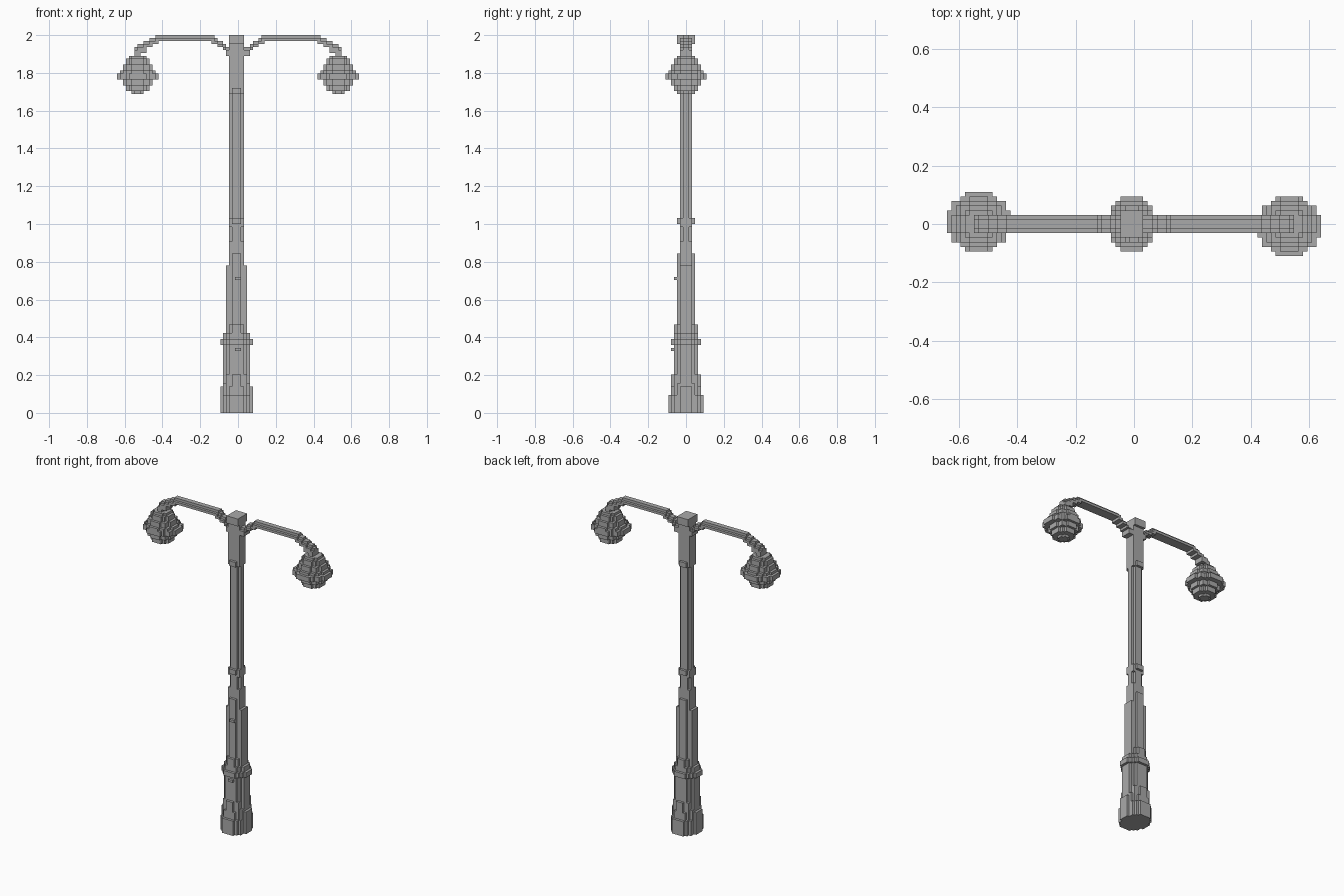
import bpy
import bmesh
from mathutils import Vector

V = 1 / 64  # edge length of one block

cube = bpy.data.objects.get("Cube")
if cube:
    bpy.data.objects.remove(cube, do_unlink=True)

iron = bpy.data.materials.new("grey iron")
iron.use_nodes = True
iron.diffuse_color = (0.4, 0.4, 0.4, 1)
iron.node_tree.nodes["Principled BSDF"].inputs["Base Color"].default_value = (0.4, 0.4, 0.4, 1)


def box(x0, x1, y0, y1, z0, z1):
    """Block cells filling a box."""
    return {(x, y, z) for x in range(x0, x1) for y in range(y0, y1) for z in range(z0, z1)}


def disc(x0, x1, y0, y1, z0, z1):
    """Block cells filling a stepped oval drum."""
    cx, cy, rx, ry = (x0 + x1) / 2, (y0 + y1) / 2, (x1 - x0) / 2, (y1 - y0) / 2
    return {c for c in box(x0, x1, y0, y1, z0, z1)
            if ((c[0] + .5 - cx) / rx) ** 2 + ((c[1] + .5 - cy) / ry) ** 2 <= 1}


def turned(cells):
    """Half turn about the vertical axis."""
    return {(-x - 1, -y - 1, z) for x, y, z in cells}


def build(name, cells):
    """Skin a set of cells with its outer faces and merge the flat areas."""
    bm = bmesh.new()
    for c in cells:
        for axis in range(3):
            for side in (0, 1):
                n = list(c)
                n[axis] += 2 * side - 1
                if tuple(n) in cells:
                    continue
                ring = []
                for a, b in ((0, 0), (1, 0), (1, 1), (0, 1)):
                    p = Vector(c)
                    p[axis] += side
                    p[(axis + 1) % 3] += a
                    p[(axis + 2) % 3] += b
                    ring.append(bm.verts.new(p * V))
                bm.faces.new(ring if side else ring[::-1])
    bmesh.ops.remove_doubles(bm, verts=bm.verts, dist=V / 10)
    bmesh.ops.dissolve_limit(bm, angle_limit=0.01, verts=bm.verts, edges=bm.edges)
    mesh = bpy.data.meshes.new(name)
    bm.to_mesh(mesh)
    bm.free()
    mesh.materials.append(iron)
    bpy.context.collection.objects.link(bpy.data.objects.new(name, mesh))


# Flared foot with stepped gables on each side
foot = disc(-6, 5, -6, 6, 0, 6) | disc(-6, 5, -5, 5, 6, 9) | disc(-5, 4, -5, 5, 9, 13)
for step in range(3):
    w, top = 3 - step, 8 + 2 * step
    foot |= box(-w, w - 1, -5, 5, 6, top) | box(-5, 4, -w, w, 6, top + 2)
build("foot", foot)

# Plinth with its small door latch
build("plinth", disc(-5, 4, -4, 4, 13, 23) | box(-3, 2, -4, 4, 13, 23)
      | box(-1, 1, -5, 0, 21, 22))
build("plinth_collar", disc(-6, 5, -5, 5, 23, 25) | disc(-5, 4, -4, 4, 25, 27))

# Tapered lower shaft with its latch
build("lower_shaft", disc(-4, 3, -4, 4, 27, 30) | disc(-4, 3, -3, 3, 30, 50)
      | box(-2, 1, -3, 3, 50, 54) | box(-3, 2, -2, 2, 50, 58)
      | box(-1, 1, -4, 0, 45, 46))

# Fluted upper shaft, ring, square head and cap
build("upper_shaft", disc(-3, 2, -2, 2, 58, 108))
build("shaft_ring", box(-3, 2, -2, 2, 63, 66) | box(-2, 1, -3, 3, 64, 66))
build("head", box(-3, 2, -2, 2, 108, 125) | box(-2, 1, -3, 3, 108, 110))
build("cap", box(-3, 2, -3, 3, 125, 128))

# Curved arm: stepped segments of (start, end, bottom, top), with a narrower ridge
arm = set()
for x0, x1, z0, z1 in ((2, 4, 121, 124), (4, 5, 123, 125), (5, 7, 124, 126), (7, 9, 125, 127),
                       (8, 28, 126, 128), (27, 30, 125, 127), (29, 32, 124, 126),
                       (31, 34, 122, 125), (33, 35, 120, 124)):
    arm |= box(x0, x1, -2, 2, z0, z1 - 1) | box(x0, x1, -1, 1, z0, z1)
build("left_arm", arm)
build("right_arm", turned(arm))

# Lantern: stacked drums of (half width, bottom, top) around a wide brim
lamp = disc(27, 41, -7, 6, 113, 115) | disc(28, 40, -6, 6, 115, 116)
for r, z0, z1 in ((2, 108, 109), (4, 109, 111), (5, 111, 118), (4, 118, 120), (3, 120, 121)):
    lamp |= disc(34 - r, 34 + r, -r, r, z0, z1)
build("left_lamp", lamp)
build("right_lamp", turned(lamp))
